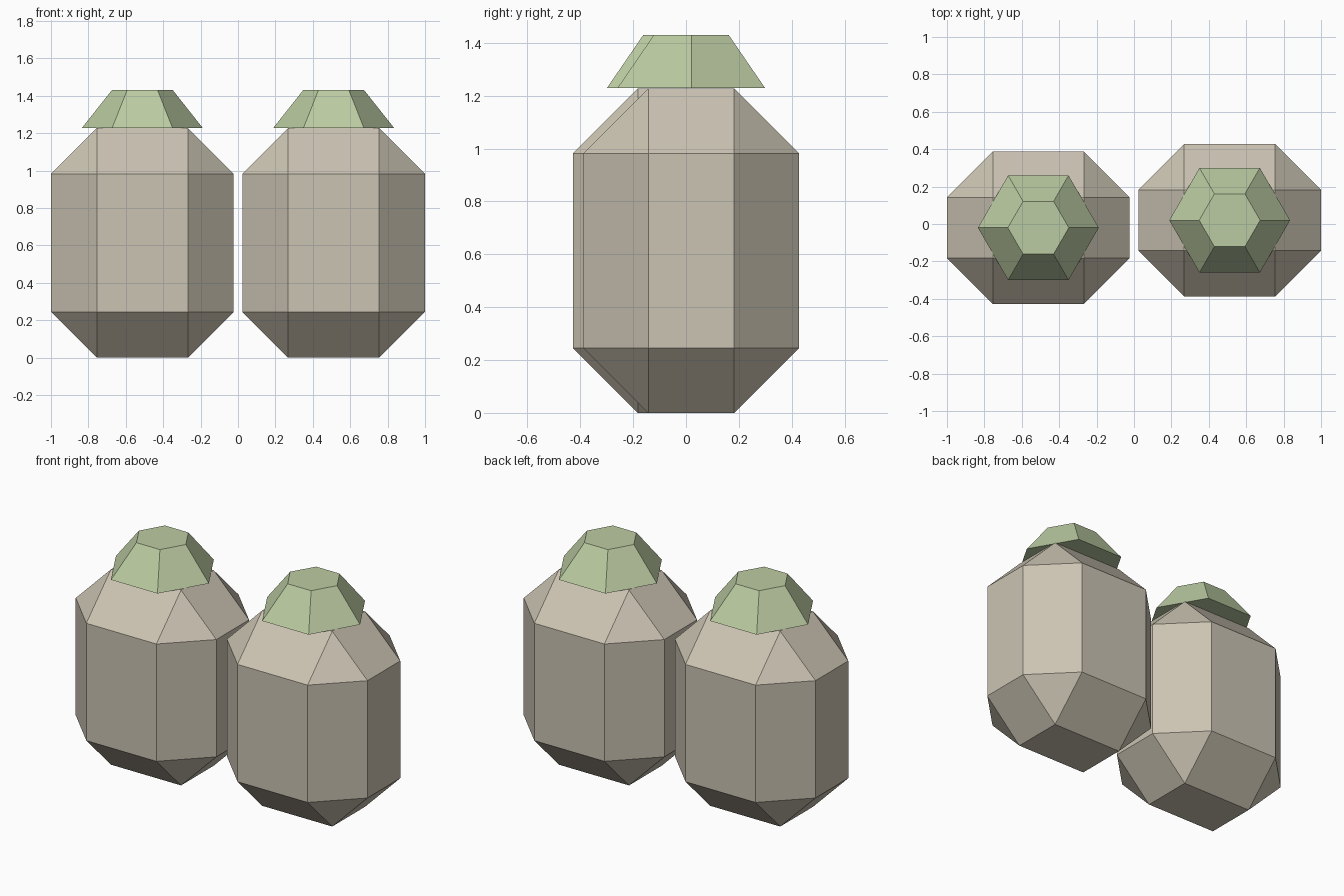
import bpy
import math

if "Cube" in bpy.data.objects:
    bpy.data.objects.remove(bpy.data.objects["Cube"])


def make_material(name, color):
    mat = bpy.data.materials.new(name)
    mat.diffuse_color = color
    mat.use_nodes = True
    mat.node_tree.nodes["Principled BSDF"].inputs["Base Color"].default_value = mat.diffuse_color
    return mat


BODY = make_material("beige", (0.60, 0.55, 0.45, 1))
CAP = make_material("pale_green", (0.50, 0.60, 0.36, 1))


def make_jar(side, x, y):
    # Body: a box with wide single-segment chamfers on every edge
    bpy.ops.mesh.primitive_cube_add(size=1, location=(x, y, 0.6135))
    body = bpy.context.object
    body.name = side + "_body"
    body.scale = (0.977, 0.815, 1.227)
    bpy.ops.object.transform_apply(location=False, rotation=False, scale=True)
    bevel = body.modifiers.new("chamfer", 'BEVEL')
    bevel.width = 0.245
    bevel.segments = 1
    body.data.materials.append(BODY)

    # Cap: tapered hexagon with corners pointing along x
    bpy.ops.mesh.primitive_cone_add(
        vertices=6, radius1=0.323, radius2=0.163, depth=0.202,
        location=(x, y, 1.329), rotation=(0, 0, math.radians(30)))
    cap = bpy.context.object
    cap.name = side + "_cap"
    cap.data.materials.append(CAP)


make_jar("left", -0.5115, -0.02)
make_jar("right", 0.5115, 0.02)
